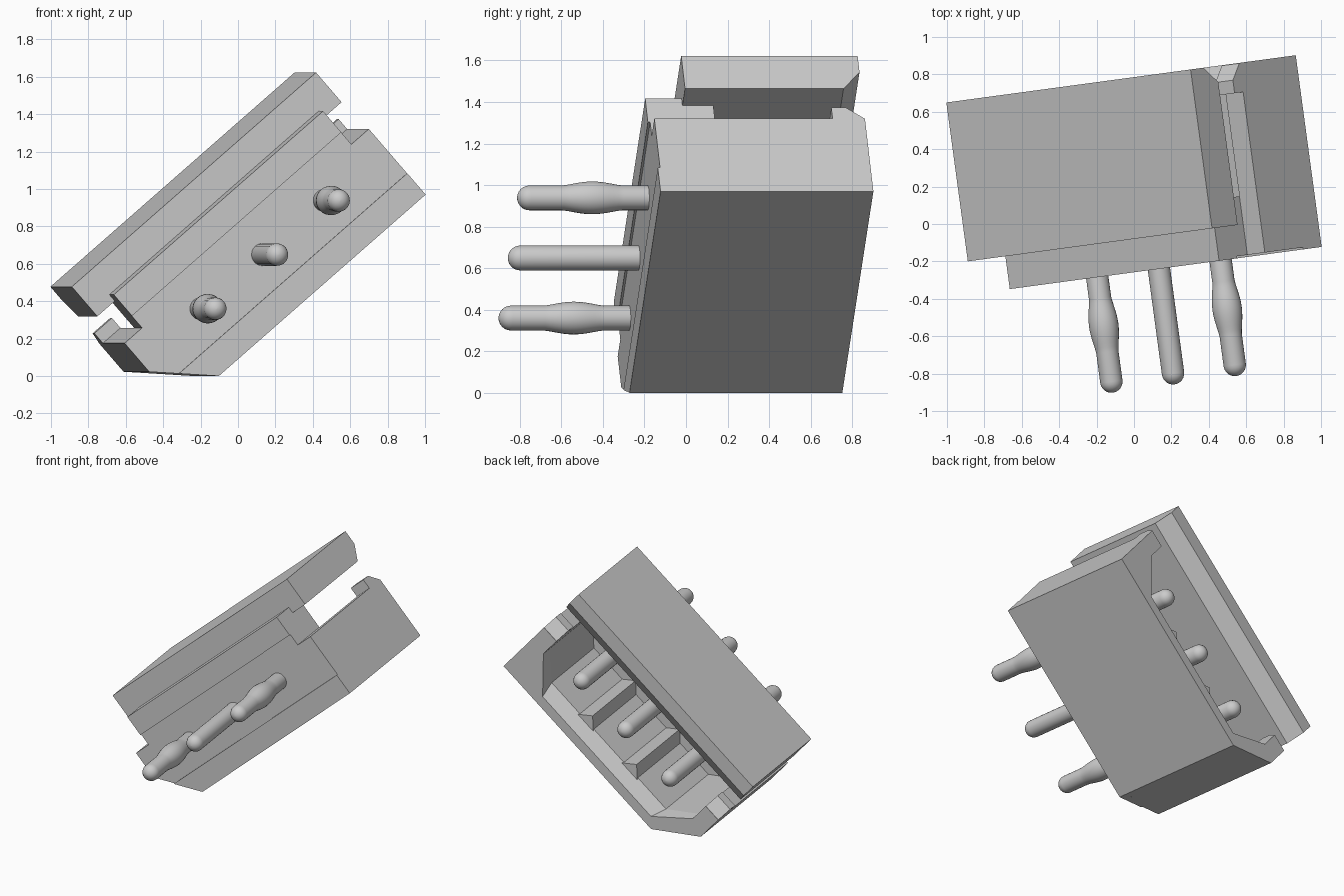
import bpy, bmesh, math
from mathutils import Matrix, Vector

if "Cube" in bpy.data.objects:
    bpy.data.objects.remove(bpy.data.objects["Cube"])

# Local frame: X along the pin row, Y towards the open mouth, Z across the row
TILT = Matrix.Rotation(math.radians(7.7), 4, 'Z') @ Matrix.Rotation(math.radians(-41), 4, 'Y')
MID = 0.503            # centre of the pin row
PITCH = 0.441
PIN_Z = 0.429
parts = []


def loft(name, rings):
    """Solid through matching rings of points, capped at both ends."""
    bm = bmesh.new()
    vs = [[bm.verts.new(p) for p in ring] for ring in rings]
    n = len(vs[0])
    for a, b in zip(vs, vs[1:]):
        for i in range(n):
            j = (i + 1) % n
            bm.faces.new((a[i], a[j], b[j], b[i]))
    bm.faces.new(vs[0])
    bm.faces.new(vs[-1])
    bmesh.ops.recalc_face_normals(bm, faces=bm.faces)
    me = bpy.data.meshes.new(name)
    bm.to_mesh(me)
    bm.free()
    ob = bpy.data.objects.new(name, me)
    bpy.context.collection.objects.link(ob)
    parts.append(ob)
    return ob


def along_y(name, pts, y0, y1):
    return loft(name, [[(x, y, z) for x, z in pts] for y in (y0, y1)])


def along_x(name, pts, x0, x1):
    return loft(name, [[(x, y, z) for y, z in pts] for x in (x0, x1)])


# Lower shell: low wall, two end walls, one cut outer corner, bevelled mouth
outer = [(1.376, .56), (1.376, .095), (-.102, .095), (-.37, .358), (-.37, .56)]
inner = [(-.245, .56), (-.245, .41), (-.07, .236), (1.076, .236), (1.251, .41), (1.251, .56)]
mouth = inner[:2] + [(-.04, .165), (1.046, .165)] + inner[4:]
loft("lower_shell", [[(x, y, z) for x, z in outer + p]
                     for y, p in ((-.246, inner), (.69, inner), (.777, mouth))])

# Floor carrying the pins
floor = [(-.245, .795), (-.245, .41), (-.07, .236), (1.076, .236), (1.251, .41), (1.251, .795)]
along_y("floor", floor, -.246, .07)

# Raised strips on the front face
along_y("front_ledge", [(-.245, .645), (1.251, .645), (1.251, .795), (-.245, .795)], -.257, -.2)
along_y("foot_rail", [(-.102, .095), (1.376, .095), (1.376, .246), (-.256, .246)], -.257, -.2)

# Upper wall with bevelled mouth edge
along_x("upper_wall", [(-.08, .75), (.69, .75), (.777, .855), (.777, .96), (-.08, .96)], -.37, 1.376)

# Catches at the mouth of both end slots
hook = [(.62, .54), (.62, .63), (.69, .63), (.777, .558), (.777, .54)]
for i, x in enumerate((-.37, 1.251)):
    along_x(f"end_catch_{i + 1}", hook, x, x + .125)

# Small ribs between the pins
for i, s in enumerate((-.5, .5)):
    x = MID + s * PITCH
    along_y(f"rib_{i + 1}", [(x - .08, .225), (x + .08, .225), (x, .31)], .06, .70)


# Pins: round-ended, the outer two with a swollen tail
def pin(name, x, swollen):
    r = .06
    caps = [(r * math.sin(a), r * math.cos(a)) for a in (math.pi / 2 * k / 6 for k in range(7))]
    prof = [(max(c, .001), -.88 + r - d) for c, d in caps]
    if swollen:
        for k in range(13):
            t = k / 12
            prof.append((r + .019 * math.sin(math.pi * t) ** 1.3, -.66 + .29 * t))
    prof += [(max(c, .001), .74 - r + d) for c, d in reversed(caps)]
    n = 24
    ob = loft(name, [[(x + q * math.cos(2 * math.pi * k / n), y, PIN_Z + q * math.sin(2 * math.pi * k / n))
                      for k in range(n)] for q, y in prof])
    bpy.ops.object.select_all(action='DESELECT')
    ob.select_set(True)
    bpy.context.view_layer.objects.active = ob
    bpy.ops.object.shade_smooth_by_angle(angle=math.radians(40))


for i in (-1, 0, 1):
    pin(f"pin_{i + 2}", MID + i * PITCH, i != 0)

# Tilt everything, then centre and stand on the ground
pts = []
for ob in parts:
    ob.data.transform(TILT)
    pts += [v.co.copy() for v in ob.data.vertices]
lo = Vector([min(p[k] for p in pts) for k in range(3)])
hi = Vector([max(p[k] for p in pts) for k in range(3)])
shift = Vector((-(lo.x + hi.x) / 2, -(lo.y + hi.y) / 2, -lo.z))
for ob in parts:
    ob.data.transform(Matrix.Translation(shift))
